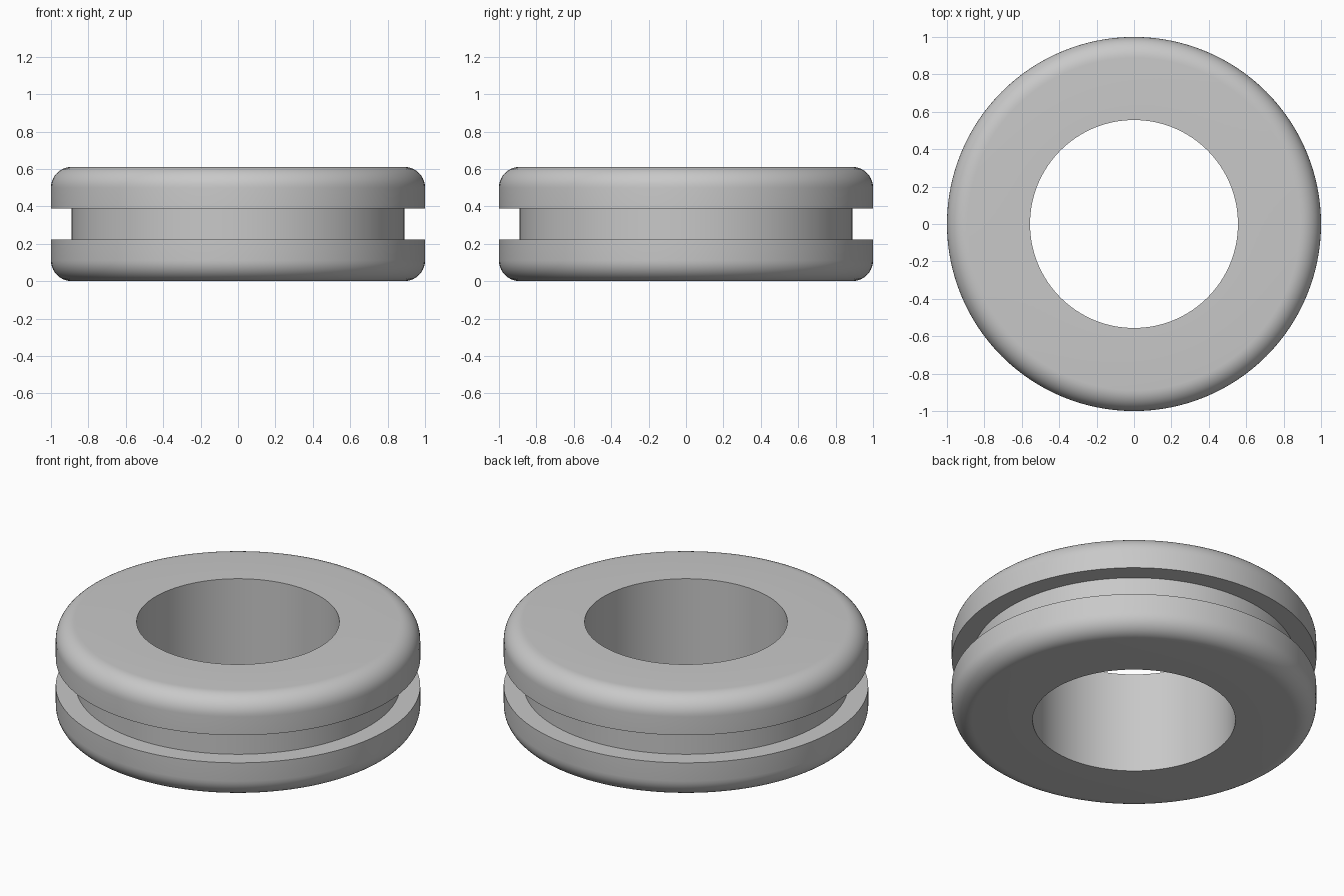
import bpy
import bmesh
from math import cos, sin, pi, radians

cube = bpy.data.objects.get("Cube")
if cube:
    bpy.data.objects.remove(cube, do_unlink=True)

SEGMENTS = 128
HEIGHT = 0.611
BORE, GROOVE, RIM = 0.556, 0.889, 1.0
GROOVE_LOW, GROOVE_HIGH = 0.222, 0.389
FILLET, FILLET_STEPS = 0.111, 10

grey = bpy.data.materials.new("grey rubber")
colour = (0.58, 0.58, 0.58, 1)
grey.use_nodes = True
grey.diffuse_color = colour
grey.node_tree.nodes["Principled BSDF"].inputs["Base Color"].default_value = colour


def rounded_corner(centre_z, start):
    """Quarter arc of the outer edge, running anticlockwise from start."""
    angles = [start + pi / 2 * i / FILLET_STEPS for i in range(FILLET_STEPS + 1)]
    return [(RIM - FILLET + FILLET * cos(a), centre_z + FILLET * sin(a)) for a in angles]


# Closed cross-section: bore, lower flange, groove, upper flange
profile = [(BORE, 0)]
profile += rounded_corner(FILLET, -pi / 2)
profile += [(RIM, GROOVE_LOW), (GROOVE, GROOVE_LOW)]
profile += [(GROOVE, GROOVE_HIGH), (RIM, GROOVE_HIGH)]
profile += rounded_corner(HEIGHT - FILLET, 0)
profile += [(BORE, HEIGHT)]

# Revolve the cross-section into a ring
bm = bmesh.new()
rings = []
for s in range(SEGMENTS):
    a = 2 * pi * s / SEGMENTS
    rings.append([bm.verts.new((r * cos(a), r * sin(a), z)) for r, z in profile])
for s, ring in enumerate(rings):
    following = rings[(s + 1) % SEGMENTS]
    for i in range(len(profile)):
        j = (i + 1) % len(profile)
        bm.faces.new((ring[i], following[i], following[j], ring[j]))
bmesh.ops.recalc_face_normals(bm, faces=bm.faces)

mesh = bpy.data.meshes.new("grommet")
bm.to_mesh(mesh)
bm.free()
mesh.materials.append(grey)
grommet = bpy.data.objects.new("grommet", mesh)
bpy.context.collection.objects.link(grommet)

# Smooth round surfaces with crisp bore and groove edges
bpy.ops.object.select_all(action="DESELECT")
grommet.select_set(True)
bpy.context.view_layer.objects.active = grommet
bpy.ops.object.shade_smooth_by_angle(angle=radians(30))
